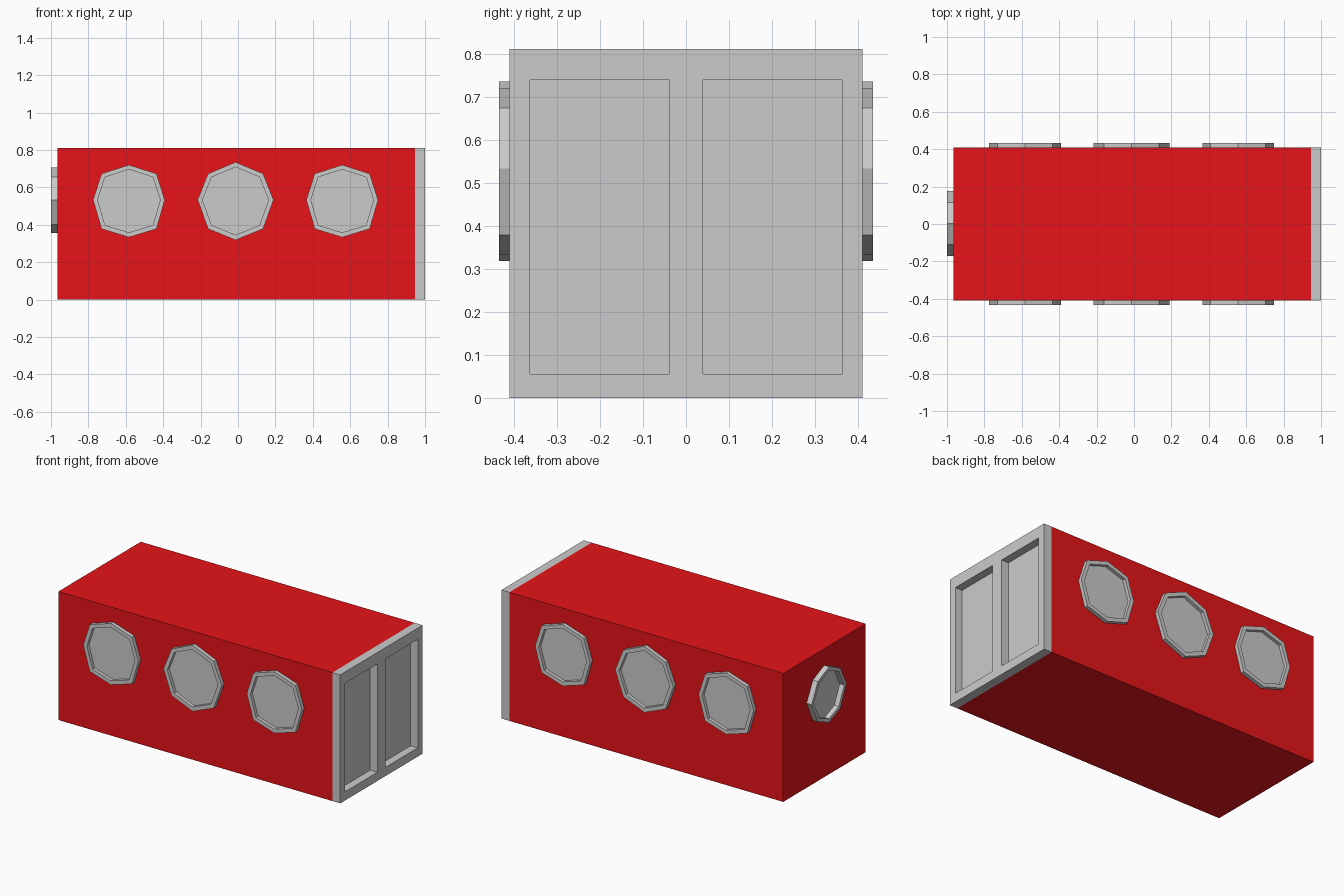
import bpy, bmesh
from mathutils import Vector

if "Cube" in bpy.data.objects:
    bpy.data.objects.remove(bpy.data.objects["Cube"])

red = bpy.data.materials.new("red_paint")
red.diffuse_color = (0.8, 0.007, 0.01, 1)
red.use_nodes = True
red.node_tree.nodes["Principled BSDF"].inputs["Base Color"].default_value = red.diffuse_color


def add_object(name, bm, mat=None):
    bmesh.ops.recalc_face_normals(bm, faces=bm.faces)
    me = bpy.data.meshes.new(name)
    bm.to_mesh(me)
    bm.free()
    ob = bpy.data.objects.new(name, me)
    bpy.context.collection.objects.link(ob)
    if mat:
        me.materials.append(mat)
    return ob


def box(name, lo, hi, mat=None):
    bm = bmesh.new()
    bmesh.ops.create_cube(bm, size=1)
    for v in bm.verts:
        v.co = Vector([a + (c + 0.5) * (b - a) for a, b, c in zip(lo, hi, v.co)])
    return add_object(name, bm, mat)


def window(name, rx, diag, z_top, z_bot, depth, place):
    """Octagonal rim with a recessed pane; place(u, out, z) maps to the wall."""
    mid = 0.53
    zs = [z_top, 0.53 + diag[1], 0.533, 0.53 - diag[2], z_bot]
    half = [0, diag[0], rx, diag[0], 0]
    pts = list(zip(half, zs)) + [(-half[i], zs[i]) for i in (3, 2, 1)]
    bm = bmesh.new()
    rings = []
    for s, d in [(1, -0.004), (1, depth), (0.87, depth), (0.87, 0.003)]:
        rings.append([bm.verts.new(place(u * s, d, mid + (z - mid) * s)) for u, z in pts])
    for a, b in zip(rings, rings[1:]):
        for i in range(8):
            j = (i + 1) % 8
            bm.faces.new((a[i], a[j], b[j], b[i]))
    bm.faces.new(rings[0])
    bm.faces.new(rings[-1])
    return add_object(name, bm)


# Red box body
box("body", (-0.965, -0.41, 0), (0.945, 0.41, 0.81), red)

# Grey end plate with two recessed door panels
door = box("end_doors", (0.945, -0.41, 0), (1.0, 0.41, 0.81))
for side in (-1, 1):
    y0, y1 = sorted((side * 0.04, side * 0.362))
    cutter = box("door_cutter", (0.95, y0, 0.055), (1.1, y1, 0.738))
    cutter.hide_render = True
    mod = door.modifiers.new("panel", 'BOOLEAN')
    mod.operation = 'DIFFERENCE'
    mod.solver = 'EXACT'
    mod.object = cutter
    bpy.context.view_layer.objects.active = door
    bpy.ops.object.modifier_apply(modifier=mod.name)
    bpy.data.objects.remove(cutter)

# Three octagonal windows on each long side
for side, label in ((-1, "front"), (1, "back")):
    for i, (cx, rx, top, bot) in enumerate([(-0.583, 0.192, 0.72, 0.333),
                                            (-0.013, 0.203, 0.735, 0.318),
                                            (0.557, 0.192, 0.72, 0.333)]):
        window(f"{label}_window_{i + 1}", rx, (0.147, 0.143, 0.152), top, bot, 0.024,
               lambda u, d, z: (cx + u, side * (0.41 + d), z))

# Octagonal window on the closed end
window("end_window", 0.174, (0.112, 0.125, 0.13), 0.705, 0.355, 0.035,
       lambda u, d, z: (-0.965 - d, 0.003 + u, z))
